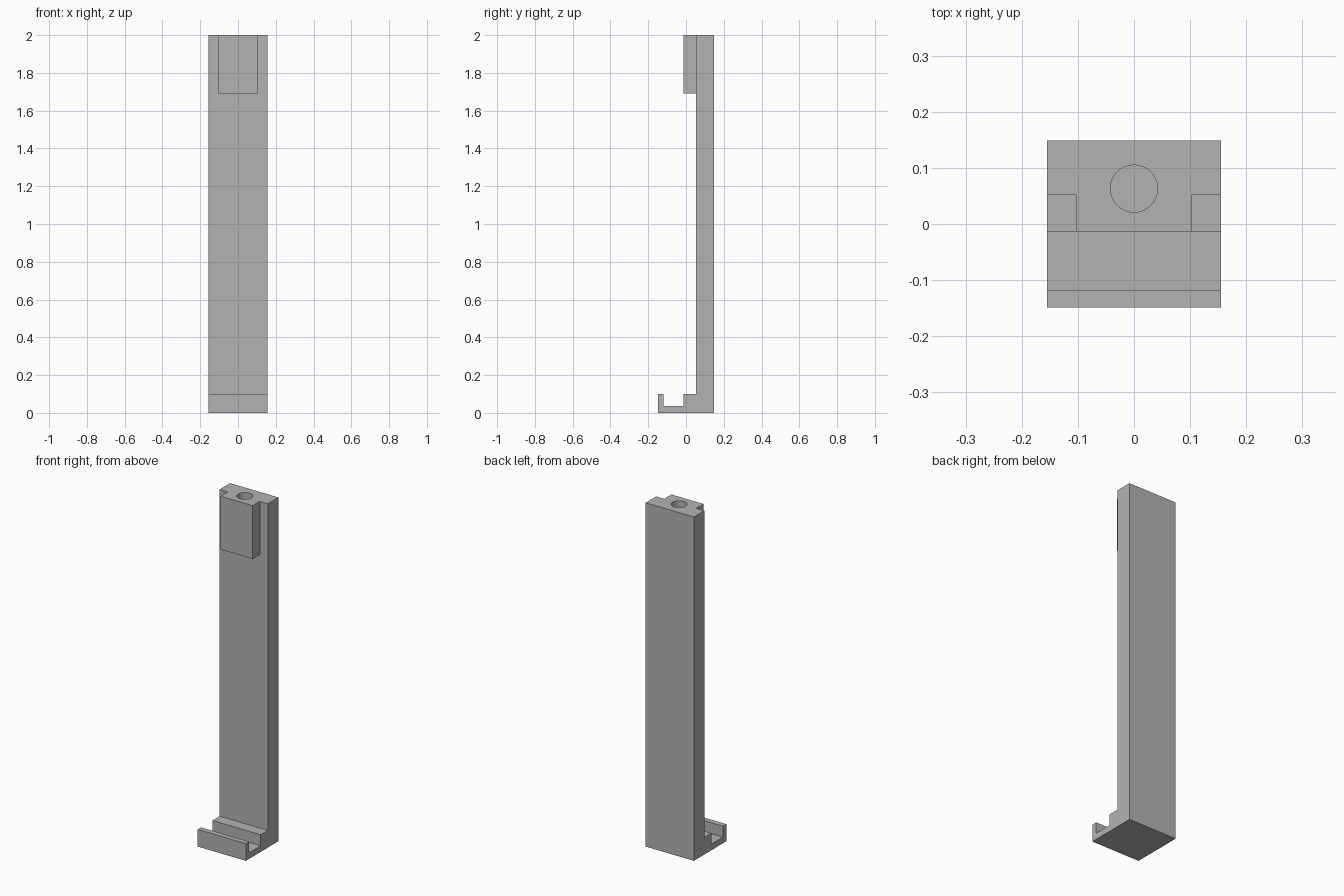
import bpy
import bmesh
from mathutils import Matrix, Vector

cube = bpy.data.objects.get("Cube")
if cube:
    bpy.data.objects.remove(cube, do_unlink=True)

# Single grey material
grey = bpy.data.materials.new("plain grey")
grey.use_nodes = True
colour = (0.45, 0.45, 0.45, 1)
grey.diffuse_color = colour
grey.node_tree.nodes["Principled BSDF"].inputs["Base Color"].default_value = colour

HALF_WIDTH = 0.155
BACK, POST_FRONT, STEP_FRONT = 0.149, 0.053, -0.013
LIP_BACK, LIP_FRONT = -0.118, -0.149
TOP, FOOT_TOP, FLOOR, BLOCK_BASE = 2.0, 0.1, 0.036, 1.69


def add_object(name, bm):
    bmesh.ops.recalc_face_normals(bm, faces=bm.faces)
    mesh = bpy.data.meshes.new(name)
    bm.to_mesh(mesh)
    bm.free()
    mesh.materials.append(grey)
    obj = bpy.data.objects.new(name, mesh)
    bpy.context.collection.objects.link(obj)
    return obj


def extrude(name, points, vector):
    bm = bmesh.new()
    face = bm.faces.new([bm.verts.new(p) for p in points])
    result = bmesh.ops.extrude_face_region(bm, geom=[face], use_keep_orig=True)
    verts = [g for g in result["geom"] if isinstance(g, bmesh.types.BMVert)]
    bmesh.ops.translate(bm, verts=verts, vec=Vector(vector))
    return add_object(name, bm)


def boolean(target, tool, operation):
    mod = target.modifiers.new(operation.title(), "BOOLEAN")
    mod.operation = operation
    mod.solver = "EXACT"
    mod.object = tool
    tool.hide_render = True
    tool.hide_viewport = True


# Post with hooked foot: side profile extruded across the width
side = [(BACK, 0), (BACK, TOP), (POST_FRONT, TOP), (POST_FRONT, FOOT_TOP),
        (STEP_FRONT, FOOT_TOP), (STEP_FRONT, FLOOR), (LIP_BACK, FLOOR),
        (LIP_BACK, FOOT_TOP), (LIP_FRONT, FOOT_TOP), (LIP_FRONT, 0)]
post = extrude("post_and_hooked_foot", [(-HALF_WIDTH, y, z) for y, z in side],
               (2 * HALF_WIDTH, 0, 0))

# Raised block at the top front, sunk into the post for a clean union
w, sunk = 0.103, POST_FRONT + 0.04
block = extrude("top_block", [(-w, STEP_FRONT, BLOCK_BASE), (w, STEP_FRONT, BLOCK_BASE),
                              (w, sunk, BLOCK_BASE), (-w, sunk, BLOCK_BASE)],
                (0, 0, TOP - BLOCK_BASE))

# Blind round hole in the top
depth, clearance = 0.25, 0.05
bm = bmesh.new()
bmesh.ops.create_cone(bm, cap_ends=True, segments=48, radius1=0.042, radius2=0.042,
                      depth=depth + clearance,
                      matrix=Matrix.Translation((0, 0.063, TOP + (clearance - depth) / 2)))
hole = add_object("hole_cutter", bm)

boolean(post, block, "UNION")
boolean(post, hole, "DIFFERENCE")

# Apply the modifiers and remove the helpers
bpy.context.view_layer.update()
graph = bpy.context.evaluated_depsgraph_get()
final = bpy.data.meshes.new_from_object(post.evaluated_get(graph))
post.modifiers.clear()
post.data = final
for helper in (block, hole):
    bpy.data.objects.remove(helper, do_unlink=True)

# Smooth hole wall, crisp edges
bpy.ops.object.select_all(action="DESELECT")
post.select_set(True)
bpy.context.view_layer.objects.active = post
bpy.ops.object.shade_smooth_by_angle(angle=0.5)
